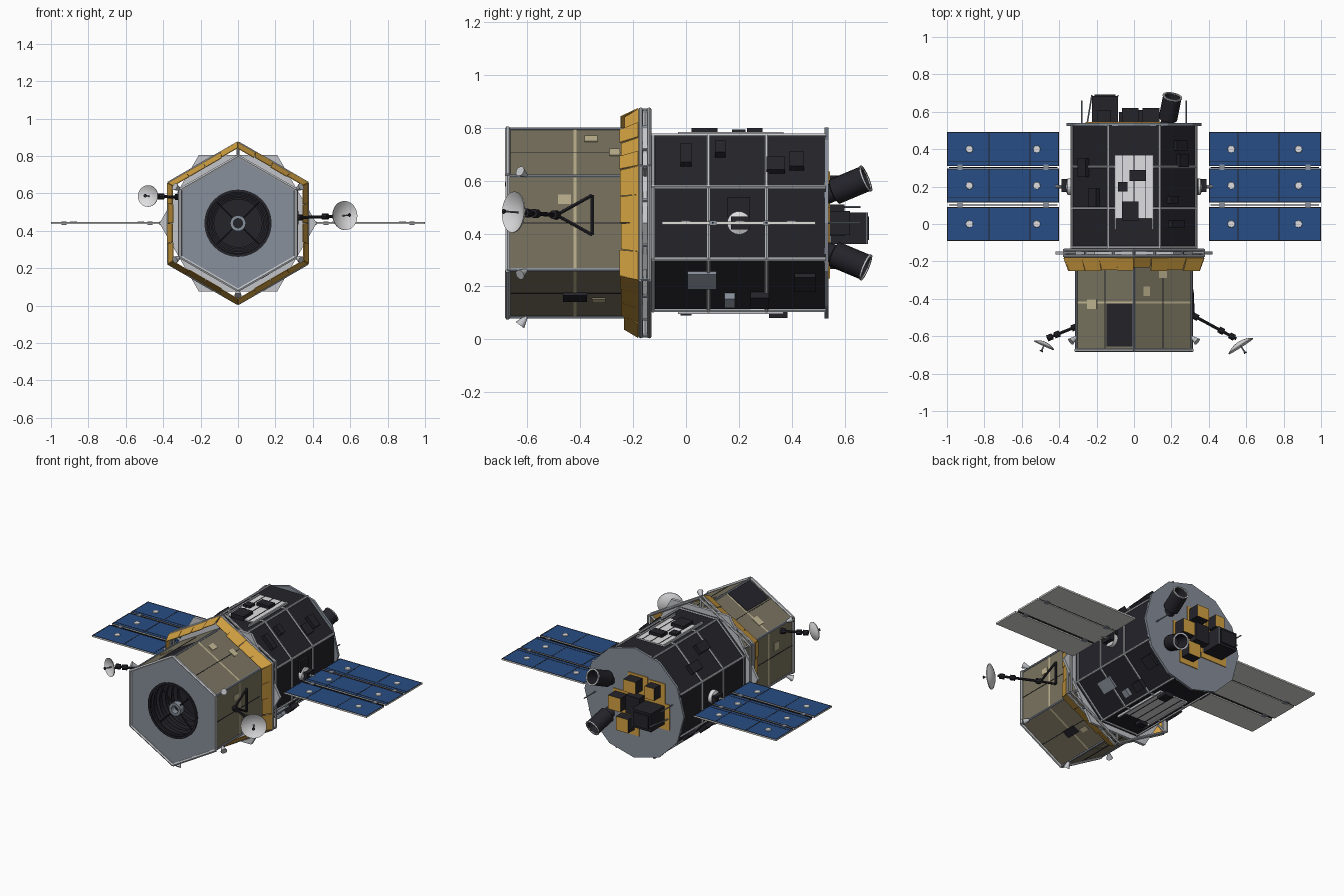
import bpy, bmesh, random
from math import sin, cos, pi, radians
from mathutils import Vector, Matrix

if "Cube" in bpy.data.objects:
    bpy.data.objects.remove(bpy.data.objects["Cube"])
random.seed(4)
ZC = 0.44  # height of the long axis


def material(name, *rgb):
    col = [(c / 255) ** 2.2 for c in rgb] + [1]
    m = bpy.data.materials.new(name)
    m.use_nodes = True
    m.diffuse_color = col
    m.node_tree.nodes["Principled BSDF"].inputs["Base Color"].default_value = col
    return m


OLIVE = material("olive foil", 121, 115, 96)
TAN = material("tan tape", 192, 181, 145)
DARK = material("dark blanket", 40, 40, 46)
BLUE = material("solar blue", 44, 78, 132)
GREY = material("blue grey plate", 134, 142, 153)
SILVER = material("silver frame", 194, 196, 200)
GOLD = material("gold foil", 210, 160, 68)
BACKING = material("panel backing", 222, 222, 218)
WHITE = material("white paint", 222, 222, 224)


def finish(name, bm, *mats, smooth=False, flip=False):
    bmesh.ops.recalc_face_normals(bm, faces=bm.faces)
    if flip:
        bmesh.ops.reverse_faces(bm, faces=bm.faces)
    me = bpy.data.meshes.new(name)
    bm.to_mesh(me)
    bm.free()
    ob = bpy.data.objects.new(name, me)
    bpy.context.collection.objects.link(ob)
    for m in mats:
        me.materials.append(m)
    if smooth:
        bpy.ops.object.select_all(action='DESELECT')
        ob.select_set(True)
        bpy.context.view_layer.objects.active = ob
        bpy.ops.object.shade_smooth_by_angle(angle=radians(35))
    return ob


# local z becomes the long axis
AXIS = Matrix(((1, 0, 0, 0), (0, 0, 1, 0), (0, 1, 0, ZC), (0, 0, 0, 1)))


def aim(origin, direction):
    return Matrix.Translation(origin) @ Vector(direction).to_track_quat('Z', 'Y').to_matrix().to_4x4()


def add_loft(bm, profile, n, mat, rot=0, caps=(True, True)):
    rings = [[bm.verts.new(mat @ Vector((r * cos(rot + 2 * pi * i / n), r * sin(rot + 2 * pi * i / n), h)))
              for i in range(n)] for r, h in profile]
    for a, b in zip(rings, rings[1:]):
        for i in range(n):
            bm.faces.new((a[i], a[i - 1], b[i - 1], b[i]))
    for ring, cap in zip((rings[0], rings[-1]), caps):
        if cap:
            bm.faces.new(ring)


def loft(name, profile, n, color, mat=AXIS, rot=0, caps=(True, True), **kw):
    bm = bmesh.new()
    add_loft(bm, profile, n, mat, rot, caps)
    return finish(name, bm, color, **kw)


def tubes(name, pairs, r, color, n=6):
    bm = bmesh.new()
    for a, b in pairs:
        a, b = Vector(a), Vector(b)
        add_loft(bm, [(r, 0), (r, (b - a).length)], n, aim(a, b - a))
    return finish(name, bm, color)


def box(name, loc, size, *mats, turn=None):
    bm = bmesh.new()
    mat = Matrix.Translation(loc) @ (turn or Matrix()) @ Matrix.Diagonal((*size, 1))
    bmesh.ops.create_cube(bm, size=1, matrix=mat)
    return finish(name, bm, *mats)


def corner(n, r, y, i, rot):
    a = rot + 2 * pi * i / n
    return Vector((r * cos(a), y, ZC + r * sin(a)))


def polygon(n, r, y, rot):
    return [(corner(n, r, y, i, rot), corner(n, r, y, i + 1, rot)) for i in range(n)]


def face_box(name, angle, apothem, y, t, wy, wt, h, color):
    """Box lying on one flat side of a prism body."""
    a = radians(angle)
    out, tan = Vector((cos(a), 0, sin(a))), Vector((-sin(a), 0, cos(a)))
    loc = out * (apothem + h / 2) + tan * t + Vector((0, y, ZC))
    return box(name, loc, (h, wy, wt), color, turn=Matrix.Rotation(-a, 4, 'Y'))


HEX, OCT = pi / 6, pi / 8

# front hexagonal housing with a round aperture
loft("front_housing", [(.355, -.675), (.355, -.15)], 6, OLIVE, rot=HEX, caps=(False, True))
bm = bmesh.new()
N = 48
inner, outer = [], []
for i in range(N):
    a = 2 * pi * i / N
    d = (a + pi / 6) % (pi / 3) - pi / 6
    for ring, r in ((inner, .175), (outer, .308 / cos(d))):
        ring.append(bm.verts.new((r * cos(a), -.675, ZC + r * sin(a))))
for i in range(N):
    bm.faces.new((inner[i - 1], inner[i], outer[i], outer[i - 1]))
finish("front_plate", bm, GREY)
steps = [(.175, -.68), (.175, -.65)]
for k in range(5):
    steps += [(.16 - .008 * k, -.65 + .05 * k), (.172 - .006 * k, -.645 + .05 * k), (.172 - .006 * k, -.605 + .05 * k)]
loft("aperture_barrel", steps, 32, DARK, caps=(False, True), flip=True)
loft("aperture_rim", [(.165, -.675), (.18, -.675), (.18, -.682), (.165, -.682), (.165, -.675)], 32, DARK, caps=(False, False))
loft("center_ring", [(.025, -.62), (.042, -.62), (.042, -.66), (.025, -.66), (.025, -.62)], 20, GREY, caps=(False, False))
tubes("spider_vanes", [(corner(4, .035, -.64, i, pi / 4), corner(4, .172, -.64, i, pi / 4)) for i in range(4)], .005, DARK)

# housing frame, tape band and foil patches
tubes("front_frame", polygon(6, .358, -.675, HEX), .01, SILVER)
tubes("housing_edges", [(corner(6, .355, -.675, i, HEX), corner(6, .355, -.2, i, HEX)) for i in range(6)], .007, GREY)
loft("tape_band", [(.357, -.426), (.357, -.414)], 6, TAN, rot=HEX, caps=(False, False))
for k in range(6):
    face_box("panel_seam", 60 * k, .308, -.44, 0, .45, .004, .002, DARK)
for ang, y, t, wy, wt in ((60, -.36, .1, .05, .04), (60, -.27, 0, .04, .05), (120, -.43, .08, .05, .06),
                          (0, -.46, .09, .05, .035), (300, -.33, -.05, .05, .03), (180, -.5, -.06, .05, .05),
                          (240, -.4, .06, .06, .04)):
    face_box("foil_patch", ang, .308, y, t, wy, wt, .004, TAN)
face_box("dark_hatch", 120, .308, -.54, -.09, .23, .16, .004, DARK)
face_box("lower_hatch", 300, .308, -.42, -.02, .09, .05, .012, DARK)

# gold skirt made of uneven foil strips
bm = bmesh.new()
for a, b in zip(polygon(6, .402, 0, HEX), polygon(6, .432, 0, HEX)):
    for s in range(4):
        y = -.25 + random.choice((0, .004, .018))
        pts = [a[0].lerp(a[1], s / 4 + .004), a[0].lerp(a[1], s / 4 + .246), b[0].lerp(b[1], s / 4 + .25), b[0].lerp(b[1], s / 4)]
        bm.faces.new([bm.verts.new(p + Vector((0, q, 0))) for p, q in zip(pts, (y, y, -.18, -.18))])
skirt = finish("gold_skirt", bm, GOLD)
skirt.modifiers.new("thickness", 'SOLIDIFY').thickness = .004

# middle frame: star plate and two hexagonal hoops
loft("star_plate", [(.42, -.164), (.42, -.146)], 6, SILVER)
for y in (-.171, -.139):
    tubes("hexagon_hoop", polygon(6, .43, y, HEX), .008, SILVER, 8)
tubes("hoop_spokes", [(corner(6, .34, -.155, i, HEX), corner(6, .428, -.155, i, HEX)) for i in range(6)], .008, SILVER)
tubes("hoop_links", [(a.lerp(b, k), a.lerp(b, k) + Vector((0, .032, 0)))
                     for a, b in polygon(6, .428, -.171, HEX) for k in (0, .3, .7)], .007, GREY)

# rear octagonal body with its ribs
loft("rear_body", [(.358, -.148), (.358, .53)], 8, DARK, rot=OCT)
for y in (-.125, .085, .305):
    tubes("body_rib", polygon(8, .36, y, OCT), .007, SILVER)
tubes("body_rails", [(corner(8, .359, -.14, i, OCT), corner(8, .359, .53, i, OCT)) for i in range(8)], .007, SILVER)
loft("rear_plate", [(.362, .525), (.362, .54)], 12, GREY)

# ribbed radiators on top and bottom
for ang in (90, 270):
    face_box("radiator", ang, .331, .2, 0, .34, .2, .008, WHITE)
    for t in (-.06, 0, .06):
        face_box("radiator_slot", ang, .339, .2, t, .34, .004, .002, DARK)
    for t in (-.1, .1):
        face_box("radiator_rail", ang, .331, .17, t, .4, .01, .014, SILVER)

# equipment boxes on the body sides: side angle, y, offset, length, width, height
for ang, y, t, wy, wt, h in ((90, .26, -.02, .06, .09, .028), (90, .2, .06, .05, .05, .022), (90, .07, .02, .1, .09, .028),
                             (135, .14, -.04, .1, .06, .025), (135, .3, .04, .1, .06, .025), (45, 0, .02, .04, .1, .025),
                             (45, .13, .05, .04, .06, .03), (45, .42, -.01, .055, .08, .025), (45, .34, -.03, .07, .07, .02),
                             (0, .2, .06, .085, .075, .015), (180, .2, .06, .085, .075, .015), (315, .45, .02, .08, .08, .02),
                             (315, .28, -.07, .07, .06, .03), (225, .1, .03, .09, .07, .025), (225, .35, -.04, .08, .06, .02),
                             (270, .35, .05, .07, .06, .028), (270, 0, -.06, .04, .06, .02)):
    face_box("equipment_box", ang, .331, y, t, wy, wt, h, DARK)
face_box("gray_unit", 315, .331, .06, .03, .11, .08, .015, GREY)
face_box("sensor_unit", 315, .331, .165, -.07, .04, .05, .03, GREY)

# solar wings
for s in (-1, 1):
    for y in (0, .205, .4):
        p = box("solar_panel", (s * .7, y, ZC), (.6, .182, .01), BLUE, BACKING)
        for f in p.data.polygons:
            f.material_index = int(f.normal.z < .5)
        for x in (.403, .555, .775, .997):
            box("panel_seam_line", (s * x, y, ZC + .005), (.005, .182, .002), DARK)
        for dy in (-.088, -.065 if y > 0 else .088, .088):
            box("panel_edge_line", (s * .7, y + dy, ZC + .005), (.594, .004, .002), DARK)
        for x in (.52, .88):
            loft("panel_button", [(.02, 0), (.018, .005)], 12, WHITE, mat=Matrix.Translation((s * x, y, ZC + .004)))
    for y in (.102, .303):
        for x in (.47, .93):
            box("panel_hinge", (s * x, y, ZC), (.028, .03, .018), GREY)
        box("hinge_bar", (s * .7, y, ZC), (.58, .006, .006), DARK)
    loft("wing_hub", [(.044, 0), (.044, .025), (.02, .035)], 20, WHITE, mat=aim((s * .33, .2, ZC), (s, 0, 0)))
    box("wing_drive", (s * .372, .205, ZC), (.03, .07, .05), DARK)
    tubes("wing_axle", [((s * .35, .2, ZC), (s * .42, .2, ZC))], .009, SILVER, 10)

# triangular antenna bracket
top, low, tip = (.312, -.355, .545), (.312, -.355, .395), (.318, -.49, .47)
tubes("antenna_bracket", [(top, low), (low, tip), (tip, top)], .007, DARK)


# dish antennas on arms
def dish(center, facing, r, root):
    c, d, root = Vector(center), Vector(facing).normalized(), Vector(root)
    bowl = [(r * k / 5, .3 * r * (k / 5) ** 2) for k in range(1, 6)]
    loft("dish", bowl + [(rr, h - .005) for rr, h in reversed(bowl)], 24, WHITE, mat=aim(c, d), smooth=True)
    tubes("dish_feed", [(c, c + d * r * .8)], .004, GREY)
    loft("feed_tip", [(.006, 0), (.01, .008)], 10, DARK, mat=aim(c + d * r * .75, d))
    back = c - d * .025
    tubes("dish_arm", [(root, back)], .008, DARK, 8)
    for k in (.05, .65, .9):
        p = root.lerp(back, k)
        loft("arm_joint", [(.017, -.015), (.017, .015)], 10, DARK, mat=aim(p, back - root))


dish((.56, -.635, .48), (.54, -.84, .06), .078, (.318, -.49, .47))
dish((-.475, -.635, .585), (-.41, -.91, .04), .058, (-.312, -.55, .58))

# small thrusters
for x, z, dx, dz in ((-.31, .62, -.7, .4), (.31, .62, .7, .4), (0, .085, 0, -.8), (.31, .26, .7, -.4), (-.31, .26, -.7, -.4)):
    loft("thruster", [(.007, 0), (.02, .04)], 12, SILVER, mat=aim((x, -.605, z), (dx, -.6, dz)), smooth=True)

# rear sensor tubes
for z, dz in ((.545, .42), (.335, -.42)):
    m = aim((.175, .53, z), (.2, 1, dz))
    loft("sensor_tube", [(.035, 0), (.035, .03), (.05, .035), (.05, .165), (.042, .165), (.036, .06)], 16, DARK, mat=m, smooth=True)
    loft("sensor_lip", [(.043, .163), (.053, .163), (.053, .169), (.043, .169), (.043, .163)], 16, SILVER, mat=m, caps=(False, False))

# rear instrument boxes on gold pads, the small ones with gold end faces
for x, z, w, h, d in ((-.155, .42, .14, .12, .145), (.09, .44, .09, .09, .08), (-.02, .58, .09, .08, .08),
                      (.04, .31, .09, .09, .07), (-.16, .57, .07, .08, .07), (-.03, .45, .1, .12, .06)):
    box("gold_pad", (x - .01, .542, z - .01), (w + .05, .006, h + .05), GOLD)
    ob = box("instrument_box", (x, .54 + d / 2, z), (w, d, h), DARK, GOLD)
    for f in ob.data.polygons:
        f.material_index = int(f.normal.y > .5 and .06 < d < .1)
box("instrument_cover", (-.155, .689, .42), (.11, .008, .09), DARK)
tubes("instrument_frame", [((-.085, y, .36), (-.085, y, .48)) for y in (.545, .685)], .004, GREY)
tubes("rear_rods", [((-.28, .53, .5), (-.28, .66, .5)), ((.28, .53, .44), (.28, .66, .44)),
                    ((-.25, .54, .4), (-.225, .69, .4))], .004, GREY)
